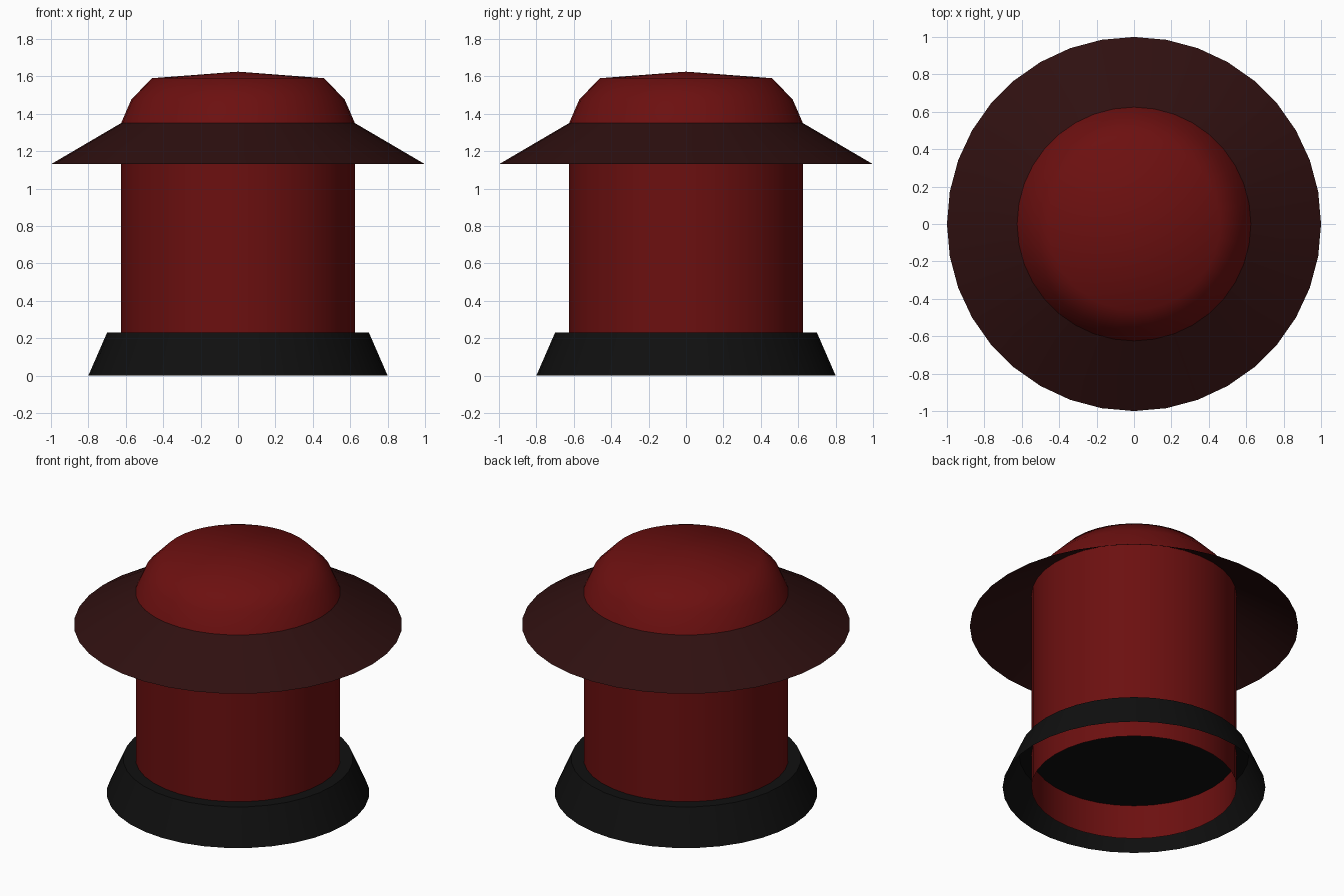
import bpy
import bmesh
import math

SIDES = 36

cube = bpy.data.objects.get("Cube")
if cube:
    bpy.data.objects.remove(cube)


def make_material(name, color):
    mat = bpy.data.materials.new(name)
    mat.use_nodes = True
    mat.diffuse_color = color
    mat.node_tree.nodes["Principled BSDF"].inputs["Base Color"].default_value = color
    return mat


def lathe(name, profile, mat, sharp_angle):
    """Revolve (radius, height) points about z; a radius of 0 closes the surface."""
    bm = bmesh.new()
    points = [bm.verts.new((r, 0, z)) for r, z in profile]
    edges = [bm.edges.new(pair) for pair in zip(points, points[1:])]
    bmesh.ops.spin(bm, geom=points + edges, cent=(0, 0, 0), axis=(0, 0, 1),
                   angle=math.tau, steps=SIDES, use_duplicate=False)
    bmesh.ops.remove_doubles(bm, verts=bm.verts, dist=0.0001)
    bmesh.ops.recalc_face_normals(bm, faces=bm.faces)
    # Open shells: make sure the normals face away from the axis
    side = max(bm.faces, key=lambda f: f.calc_center_median().xy.length)
    if side.normal.xy.dot(side.calc_center_median().xy) < 0:
        bmesh.ops.reverse_faces(bm, faces=bm.faces)
    mesh = bpy.data.meshes.new(name)
    bm.to_mesh(mesh)
    bm.free()
    mesh.materials.append(mat)
    obj = bpy.data.objects.new(name, mesh)
    bpy.context.collection.objects.link(obj)
    bpy.ops.object.select_all(action="DESELECT")
    obj.select_set(True)
    bpy.context.view_layer.objects.active = obj
    bpy.ops.object.shade_smooth_by_angle(angle=math.radians(sharp_angle))
    return obj


red = make_material("deep red", (0.15, 0.005, 0.005, 1))
maroon = make_material("dark maroon", (0.028, 0.005, 0.005, 1))
black = make_material("soft black", (0.005, 0.005, 0.005, 1))

# Flared foot, closed on top and hollow underneath
lathe("base", [(0.8, 0), (0.7, 0.23), (0, 0.23)], black, 30)

# Open tube running down through the foot
lathe("body", [(0.625, 0), (0.625, 1.35)], red, 30)

# Thin sloping brim
lathe("brim", [(1.0, 1.13), (0.625, 1.35)], maroon, 30)

# Rounded cap
lathe("dome", [(0.625, 1.35), (0.57, 1.477), (0.46, 1.59), (0, 1.625)], red, 60)
